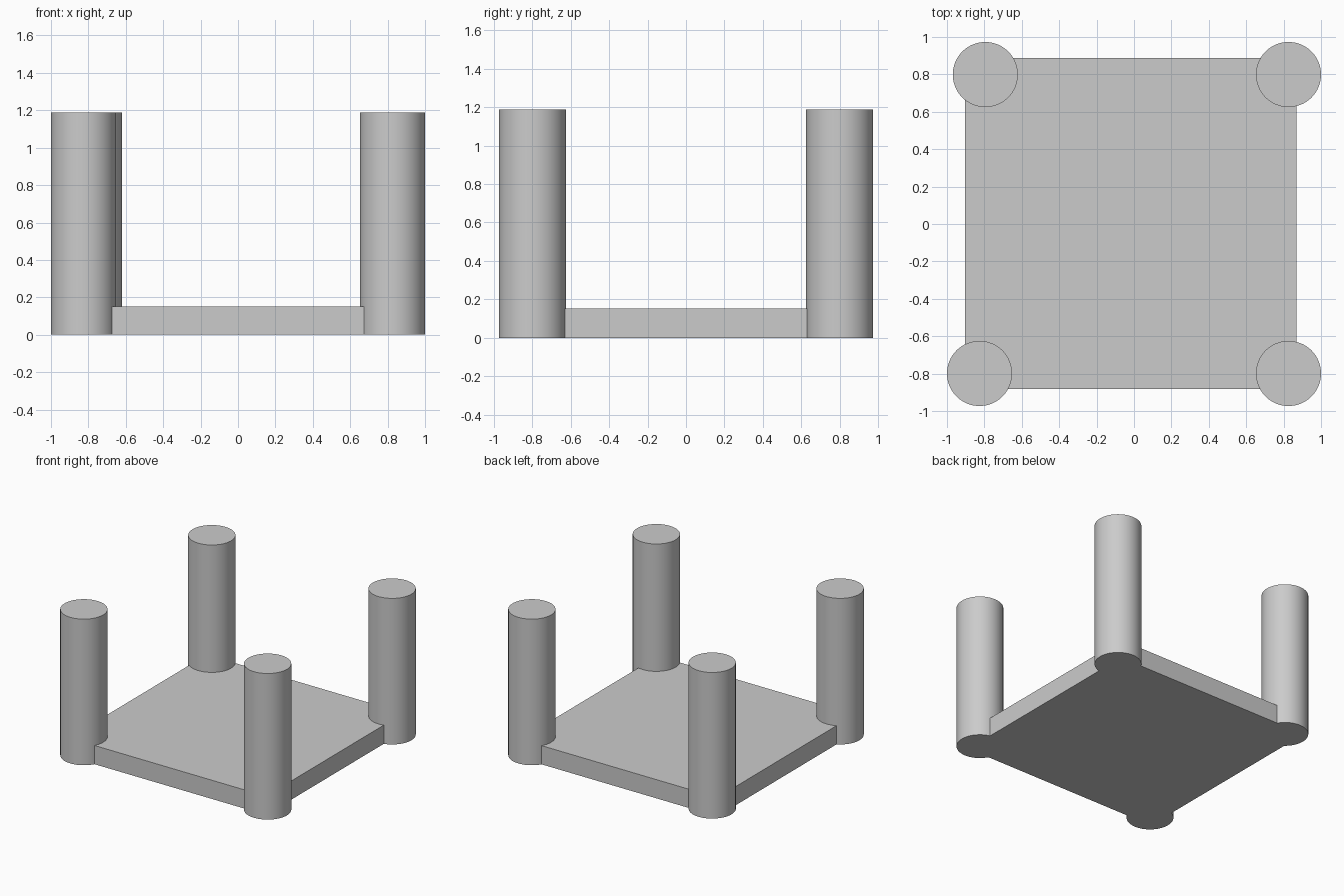
import bpy
import math

if "Cube" in bpy.data.objects:
    bpy.data.objects.remove(bpy.data.objects["Cube"])

COLUMN_RADIUS = 0.174
COLUMN_HEIGHT = 1.187


def add_column(name, x, y):
    bpy.ops.mesh.primitive_cylinder_add(
        vertices=64, radius=COLUMN_RADIUS, depth=COLUMN_HEIGHT,
        location=(x, y, COLUMN_HEIGHT / 2))
    bpy.context.object.name = name
    bpy.ops.object.shade_smooth_by_angle(angle=math.radians(30))


# Square base slab, slightly off centre
bpy.ops.mesh.primitive_cube_add(size=1, location=(-0.017, 0.003, 0.076))
base = bpy.context.object
base.name = "base_slab"
base.scale = (1.772, 1.77, 0.152)
bpy.ops.object.transform_apply(location=False, rotation=False, scale=True)

# Corner columns; the back left one sits slightly further in
for name, x, y in (
    ("front_left_column", -0.826, -0.799),
    ("front_right_column", 0.826, -0.799),
    ("back_left_column", -0.795, 0.799),
    ("back_right_column", 0.826, 0.799),
):
    add_column(name, x, y)
